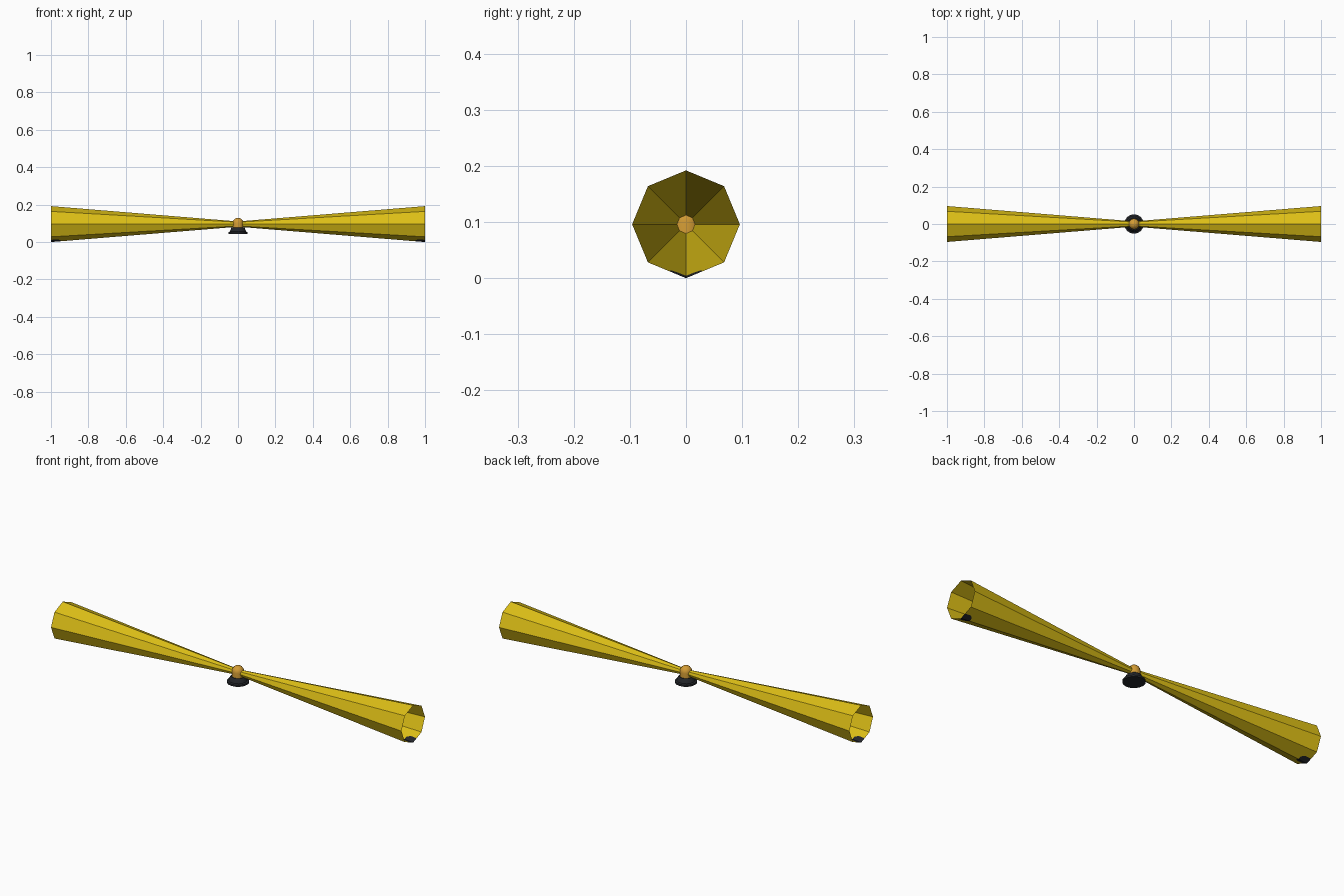
import bpy, bmesh, math
from mathutils import Vector

if "Cube" in bpy.data.objects:
    bpy.data.objects.remove(bpy.data.objects["Cube"])

AXIS_Z = 0.096   # height of the beam axis


def material(name, rgb):
    m = bpy.data.materials.new(name)
    m.diffuse_color = (*rgb, 1)
    m.use_nodes = True
    m.node_tree.nodes["Principled BSDF"].inputs["Base Color"].default_value = m.diffuse_color
    return m


YELLOW = material("beam yellow", (0.72, 0.52, 0.008))
AMBER = material("lamp amber", (0.65, 0.33, 0.035))
BLACK = material("base black", (0.017, 0.019, 0.023))


def finish(name, bm, mats):
    me = bpy.data.meshes.new(name)
    bm.to_mesh(me)
    bm.free()
    ob = bpy.data.objects.new(name, me)
    bpy.context.collection.objects.link(ob)
    for m in mats:
        me.materials.append(m)
    return ob


def lathe(name, profile, mat, sides):
    """Spin (radius, z) points about z."""
    bm = bmesh.new()
    vs = [bm.verts.new((r, 0, z)) for r, z in profile]
    es = [bm.edges.new(p) for p in zip(vs, vs[1:])]
    bmesh.ops.spin(bm, geom=vs + es, cent=(0, 0, 0), axis=(0, 0, 1),
                   angle=2 * math.pi, steps=sides, use_duplicate=False)
    bmesh.ops.remove_doubles(bm, verts=bm.verts, dist=1e-5)
    bmesh.ops.recalc_face_normals(bm, faces=bm.faces)
    return finish(name, bm, [mat])


def beam(name, side):
    """Open eight-sided light cone with a dark spot under its wide end."""
    bm = bmesh.new()
    rings = []
    for x, r in ((0.004, 0.0145), (1.0, AXIS_Z)):
        rings.append([bm.verts.new((side * x, r * math.cos(i * math.pi / 4),
                                    AXIS_Z + r * math.sin(i * math.pi / 4)))
                      for i in range(8)])
    a, b = rings
    for i in range(8):
        j = (i + 1) % 8
        f = (a[i], b[i], b[j], a[j])
        bm.faces.new(f if side < 0 else f[::-1])
    # cut the outline of the spot into the two lowest faces
    cuts = [((0.95, 0, 0), (1, 0, 0)), ((1, 0.028, 0), (0, 1, 0)),
            ((1, -0.028, 0), (0, 1, 0)), ((0.95, 0.015, 0), (1, -1.2, 0)),
            ((0.95, -0.015, 0), (1, 1.2, 0))]
    for co, no in cuts:
        low = [f for f in bm.faces if f.calc_center_median().z < AXIS_Z
               and abs(f.normal.y) < 0.5 or f.normal.length == 0]
        bm.normal_update()
        low = [f for f in bm.faces if f.normal.z < -0.8]
        geom = low + list({e for f in low for e in f.edges}) \
            + list({v for f in low for v in f.verts})
        bmesh.ops.bisect_plane(bm, geom=geom, dist=1e-6,
                               plane_co=Vector((side * co[0], co[1], co[2])),
                               plane_no=Vector((side * no[0], no[1], no[2])))
    bm.normal_update()
    for f in bm.faces:
        c = f.calc_center_median()
        x, y = abs(c.x), abs(c.y)
        if f.normal.z < -0.8 and x > 0.95 and y < 0.028 \
                and (x - 0.95) > 1.2 * (y - 0.015):
            f.material_index = 1
    return finish(name, bm, [YELLOW, BLACK])


# light beams
beam("right_beam", 1)
beam("left_beam", -1)

# amber lamp: short cylinder with a round top
dome = [(0.029 * math.cos(t * math.pi / 12), 0.101 + 0.029 * math.sin(t * math.pi / 12))
        for t in range(6)] + [(0, 0.13)]
lamp = lathe("lamp_dome", [(0, 0.066), (0.029, 0.066)] + dome, AMBER, 16)

# stepped black mount
mount = lathe("lamp_mount", [(0, 0.044), (0.052, 0.044), (0.052, 0.053),
                             (0.044, 0.056), (0.036, 0.074), (0.033, 0.077),
                             (0, 0.077)], BLACK, 16)

# smooth the round parts, keep sharp steps
bpy.ops.object.select_all(action='DESELECT')
for ob in (lamp, mount):
    ob.select_set(True)
    bpy.context.view_layer.objects.active = ob
bpy.ops.object.shade_smooth_by_angle(angle=math.radians(35))
